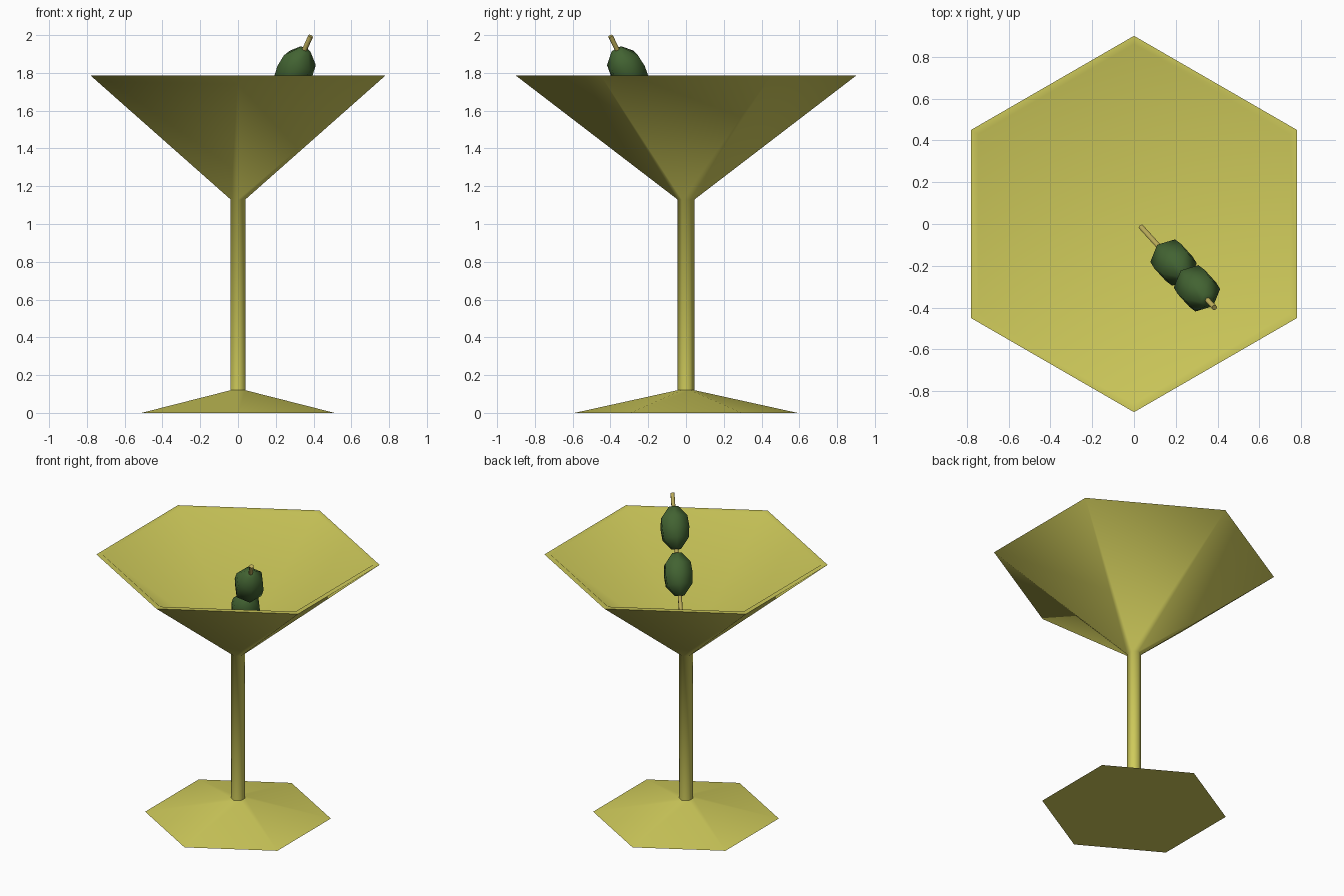
import bpy
import bmesh
import math
from mathutils import Vector

default = bpy.data.objects.get("Cube")
if default:
    bpy.data.objects.remove(default, do_unlink=True)


def material(name, colour):
    mat = bpy.data.materials.new(name)
    mat.use_nodes = True
    mat.diffuse_color = (*colour, 1)
    mat.node_tree.nodes["Principled BSDF"].inputs["Base Color"].default_value = (*colour, 1)
    return mat


def lathe(name, profile, mat, smooth_angle, sides=6):
    """Turn a (radius, height) profile, running from axis to axis, into a six-sided solid."""
    bm = bmesh.new()
    rings = []
    for r, z in profile:
        count = sides if r else 1
        rings.append([bm.verts.new((r * math.cos(a), r * math.sin(a), z))
                      for a in (math.pi / 6 + math.tau * i / sides for i in range(count))])
    for low, high in zip(rings, rings[1:]):
        for i in range(sides):
            j = (i + 1) % sides
            corners = [low[i % len(low)], low[j % len(low)],
                       high[j % len(high)], high[i % len(high)]]
            bm.faces.new(list(dict.fromkeys(corners)))
    bmesh.ops.recalc_face_normals(bm, faces=bm.faces)
    mesh = bpy.data.meshes.new(name)
    bm.to_mesh(mesh)
    bm.free()
    mesh.materials.append(mat)
    obj = bpy.data.objects.new(name, mesh)
    bpy.context.collection.objects.link(obj)
    bpy.ops.object.select_all(action='DESELECT')
    obj.select_set(True)
    bpy.context.view_layer.objects.active = obj
    bpy.ops.object.shade_smooth_by_angle(angle=math.radians(smooth_angle))
    return obj


glass_yellow = material("glass_yellow", (0.63, 0.60, 0.105))
olive_green = material("olive_green", (0.055, 0.125, 0.032))
wood_tan = material("wood_tan", (0.53, 0.44, 0.11))

# Foot, stem and thin-walled bowl in one piece
lathe("cocktail_glass",
      [(0, 0), (0.59, 0), (0.045, 0.12), (0.045, 1.13),
       (0.9, 1.785), (0.86, 1.785), (0, 1.14)],
      glass_yellow, 65)

# Pick leaning across the bowl
bottom, tip = Vector((0.035, -0.015, 1.22)), Vector((0.385, -0.4, 1.995))
axis = tip - bottom
tilt = axis.to_track_quat('Z', 'Y')


def place(obj, fraction):
    obj.rotation_mode = 'QUATERNION'
    obj.rotation_quaternion = tilt
    obj.location = bottom + axis * fraction


pick = lathe("pick", [(0, 0), (0.014, 0), (0.014, axis.length), (0, axis.length)],
             wood_tan, 65)
place(pick, 0)

# Two olives threaded on the pick
for name, fraction in (("lower_olive", 0.44), ("upper_olive", 0.76)):
    olive = lathe(name, [(0, -0.14), (0.035, -0.135), (0.092, -0.07), (0.1, 0),
                         (0.092, 0.07), (0.035, 0.135), (0, 0.14)], olive_green, 65)
    place(olive, fraction)
